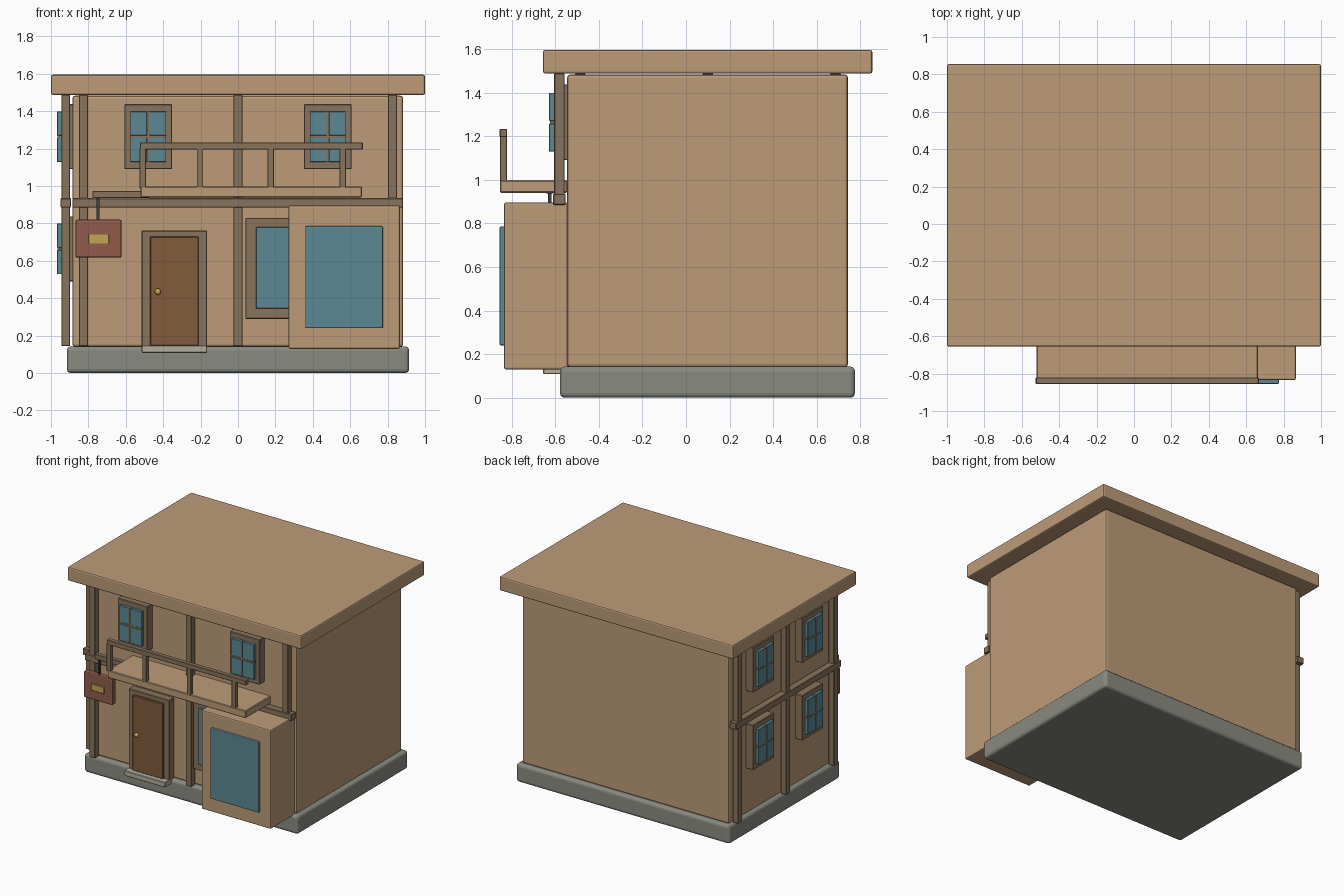
import bpy, bmesh
from mathutils import Vector

if "Cube" in bpy.data.objects:
    bpy.data.objects.remove(bpy.data.objects["Cube"])


def material(name, r, g, b):
    m = bpy.data.materials.new(name)
    m.diffuse_color = (r, g, b, 1)
    m.use_nodes = True
    m.node_tree.nodes["Principled BSDF"].inputs["Base Color"].default_value = m.diffuse_color
    return m


TAN = material("tan", 0.51, 0.33, 0.19)
WOOD = material("timber", 0.25, 0.175, 0.107)
GLASS = material("glass", 0.107, 0.25, 0.295)
STONE = material("stone", 0.25, 0.26, 0.22)
STEP = material("step", 0.456, 0.43, 0.35)
DOOR = material("door", 0.216, 0.107, 0.045)
SIGN = material("sign_red", 0.283, 0.107, 0.07)
GOLD = material("gold", 0.55, 0.376, 0.09)
IRON = material("iron", 0.05, 0.05, 0.05)


def finish(name, bm, mat):
    me = bpy.data.meshes.new(name)
    bm.to_mesh(me)
    bm.free()
    me.materials.append(mat)
    ob = bpy.data.objects.new(name, me)
    bpy.context.collection.objects.link(ob)
    return ob


def box(name, mat, x, y, z, bevel=0.003, segments=1):
    """Bevelled box from (min, max) ranges."""
    bm = bmesh.new()
    bmesh.ops.create_cube(bm, size=1)
    for v in bm.verts:
        v.co = Vector([r[0] if c < 0 else r[1] for c, r in zip(v.co, (x, y, z))])
    if bevel:
        bmesh.ops.bevel(bm, geom=bm.edges[:], offset=bevel, segments=segments,
                        profile=0.5, affect='EDGES')
    return finish(name, bm, mat)


def wall_box(name, mat, side, u, d, z, bevel=0.003):
    """Box on the front or left wall: u runs along the wall, d is the depth range."""
    if side == "front":
        return box(name, mat, u, d, z, bevel)
    return box(name, mat, d, u, z, bevel)


def window(name, side, u, z, wall):
    """Framed window with four panes; wall is the wall plane coordinate."""
    def out(a, b):
        return (wall - b, wall - a)
    wall_box(name + "_frame", WOOD, side, (u - 0.128, u + 0.128), out(-0.01, 0.06),
             (z - 0.174, z + 0.174), 0.004)
    wall_box(name + "_mullion", WOOD, side, (u - 0.006, u + 0.006), out(0.05, 0.079),
             (z - 0.135, z + 0.135), 0)
    wall_box(name + "_crossbar", WOOD, side, (u - 0.096, u + 0.096), out(0.05, 0.079),
             (z - 0.006, z + 0.006), 0)
    for i in (-1, 1):
        for j in (-1, 1):
            us = sorted((u + i * 0.006, u + i * 0.096))
            zs = sorted((z + j * 0.006, z + j * 0.135))
            wall_box(name + "_pane", GLASS, side, us, out(0.05, 0.083), zs, 0.002)


# Main masses
box("base", STONE, (-0.915, 0.915), (-0.578, 0.775), (0, 0.143), 0.022, 3)
box("walls", TAN, (-0.885, 0.883), (-0.545, 0.743), (0.14, 1.483), 0.014, 2)
box("roof", TAN, (-1, 1), (-0.656, 0.855), (1.487, 1.595), 0.01, 2)

# Timber framing on the front and left walls
for x in (-0.826, 0, 0.826):
    box("front_post", WOOD, (x - 0.025, x + 0.025), (-0.605, -0.557), (0.145, 1.487))
for y in (-0.485, 0.1, 0.685):
    box("left_post", WOOD, (-0.945, -0.897), (y - 0.025, y + 0.025), (0.145, 1.487))
box("front_beam", WOOD, (-0.885, 0.883), (-0.609, -0.553), (0.885, 0.935))
box("left_beam", WOOD, (-0.949, -0.893), (-0.545, 0.743), (0.885, 0.935))

# Small windows
for x in (-0.48, 0.48):
    window("upper_window", "front", x, 1.264, -0.545)
for y in (-0.2, 0.4):
    for z in (0.664, 1.264):
        window("side_window", "left", y, z, -0.885)

# Shop window partly hidden by the bay
box("shop_window_frame", WOOD, (0.04, 0.84), (-0.605, -0.535), (0.29, 0.83), 0.004)
box("shop_window_glass", GLASS, (0.095, 0.785), (-0.622, -0.59), (0.345, 0.78))

# Bay
box("bay", TAN, (0.27, 0.865), (-0.835, -0.54), (0.13, 0.895), 0.009, 2)
box("bay_glass", GLASS, (0.36, 0.775), (-0.855, -0.82), (0.24, 0.785), 0.006, 2)

# Door
box("door_frame", WOOD, (-0.515, -0.165), (-0.603, -0.535), (0.13, 0.762), 0.004)
box("door", DOOR, (-0.47, -0.21), (-0.62, -0.58), (0.147, 0.73), 0.004)
box("door_step", STEP, (-0.515, -0.165), (-0.656, -0.55), (0.108, 0.148), 0.004)
bm = bmesh.new()
bmesh.ops.create_uvsphere(bm, u_segments=16, v_segments=10, radius=0.017)
bmesh.ops.translate(bm, verts=bm.verts, vec=(-0.428, -0.63, 0.435))
knob = finish("door_knob", bm, GOLD)
for p in knob.data.polygons:
    p.use_smooth = True

# Balcony
box("balcony_floor", TAN, (-0.52, 0.663), (-0.853, -0.545), (0.94, 0.998), 0.005)
box("balcony_rail", WOOD, (-0.525, 0.667), (-0.855, -0.82), (1.196, 1.233))
for x in (-0.51, -0.203, 0.176, 0.56):
    box("baluster", WOOD, (x - 0.017, x + 0.017), (-0.854, -0.822), (0.99, 1.2), 0.002)

# Hanging sign
box("sign_arm", WOOD, (-0.777, -0.475), (-0.643, -0.607), (0.936, 0.974))
box("sign_hanger", IRON, (-0.756, -0.741), (-0.632, -0.617), (0.81, 0.94), 0)
box("sign_board", SIGN, (-0.87, -0.622), (-0.647, -0.603), (0.617, 0.82), 0.01, 2)
box("sign_plaque", GOLD, (-0.798, -0.69), (-0.655, -0.64), (0.692, 0.742), 0.002)
